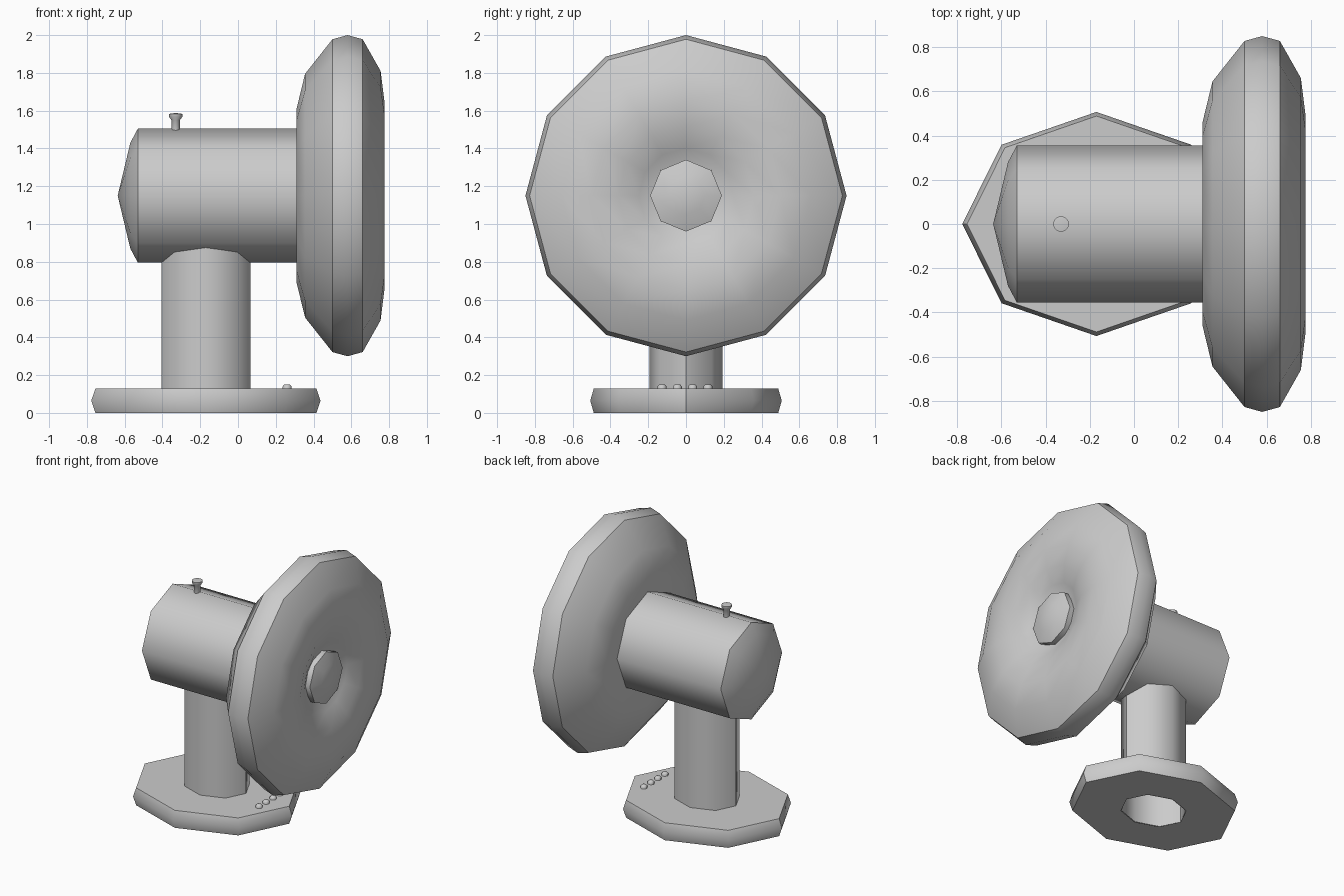
import bpy, bmesh
from math import sin, cos, tau, radians

if "Cube" in bpy.data.objects:
    bpy.data.objects.remove(bpy.data.objects["Cube"])


def lathe(name, profile, sides, center, axis="Z", scale=(1, 1), smooth=50, closed=False):
    """Spin (distance along axis, radius) points; a radius of 0 makes a pole."""
    bm = bmesh.new()
    cx, cy, cz = center
    rings = []
    for t, r in profile:
        ring = []
        for i in range(1 if r == 0 else sides):
            a = tau * i / sides
            u, v = r * cos(a) * scale[0], r * sin(a) * scale[1]
            p = (cx + t, cy + u, cz + v) if axis == "X" else (cx + u, cy + v, cz + t)
            ring.append(bm.verts.new(p))
        rings.append(ring)
    pairs = list(zip(rings, rings[1:]))
    if closed:
        pairs.append((rings[-1], rings[0]))
    for a, b in pairs:
        for i in range(sides):
            j = (i + 1) % sides
            if len(a) == 1:
                bm.faces.new((a[0], b[j], b[i]))
            elif len(b) == 1:
                bm.faces.new((a[i], a[j], b[0]))
            else:
                bm.faces.new((a[i], a[j], b[j], b[i]))
    bmesh.ops.recalc_face_normals(bm, faces=bm.faces)
    me = bpy.data.meshes.new(name)
    bm.to_mesh(me)
    bm.free()
    me.shade_smooth()
    me.set_sharp_from_angle(angle=radians(smooth))
    ob = bpy.data.objects.new(name, me)
    bpy.context.collection.objects.link(ob)
    return ob


AXLE = 1.15      # height of the fan axis
POST_X = -0.17   # centre of the base and column

# Base: oval octagon with a hole where the column passes through
oval = (1, 0.835)
lathe("base", [(0, 0.235), (0, 0.585), (0.065, 0.607), (0.128, 0.585), (0.128, 0.235)],
      8, (POST_X, 0, 0), scale=oval)

# Column, open at the bottom and sunk into the motor
lathe("column", [(0, 0.235), (0.90, 0.235)], 8, (POST_X, 0, 0), scale=(1, 0.82))

# Motor housing with a domed back
lathe("motor_housing", [(-0.637, 0), (-0.57, 0.28), (-0.53, 0.355), (0.34, 0.355)],
      8, (0, 0, AXLE), axis="X")

# Round fan cage, dished in towards the hub
lathe("fan_cage", [(0.31, 0), (0.31, 0.46), (0.355, 0.645), (0.50, 0.828), (0.58, 0.85),
                   (0.66, 0.828), (0.755, 0.66), (0.775, 0.50), (0.755, 0.36),
                   (0.71, 0.25), (0.67, 0.17), (0.66, 0)],
      12, (0, 0, AXLE), axis="X", smooth=34)

# Hub cap
lathe("hub_cap", [(0.65, 0.19), (0.715, 0.19), (0.745, 0.10), (0.755, 0)],
      8, (0, 0, AXLE), axis="X")

# Swing knob on top of the motor
lathe("swing_knob", [(1.48, 0.022), (1.55, 0.022), (1.568, 0.036), (1.583, 0.036), (1.588, 0)],
      12, (-0.33, 0, 0))

# Row of speed buttons on the base
for k in range(4):
    lathe(f"speed_button_{k + 1}", [(0.12, 0.024), (0.14, 0.024), (0.15, 0.015), (0.151, 0)],
          8, (0.26, -0.127 + 0.081 * k, 0))
